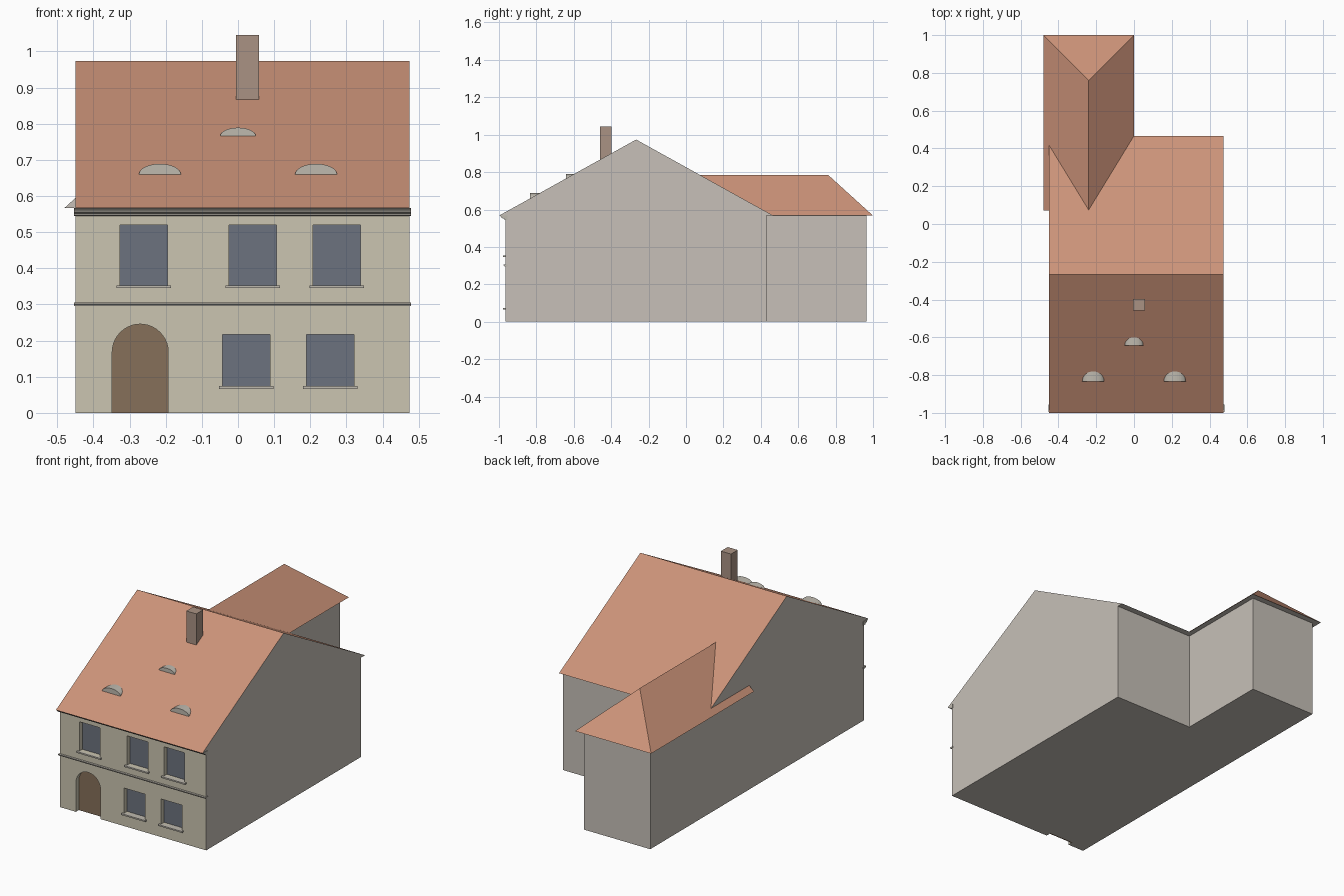
import bpy, bmesh, math

if "Cube" in bpy.data.objects:
    bpy.data.objects.remove(bpy.data.objects["Cube"])

def material(name, rgb):
    m = bpy.data.materials.new(name)
    m.diffuse_color = (*rgb, 1)
    m.use_nodes = True
    m.node_tree.nodes["Principled BSDF"].inputs["Base Color"].default_value = m.diffuse_color
    return m

WALL = material("grey_plaster", (0.57, 0.53, 0.48))
FACADE = material("cream_plaster", (0.60, 0.56, 0.44))
TILE = material("clay_tile", (0.60, 0.29, 0.19))
GLASS = material("window_glass", (0.15, 0.17, 0.21))
WOOD = material("door_wood", (0.24, 0.16, 0.10))
STONE = material("stone_trim", (0.52, 0.49, 0.43))
BRICK = material("chimney_brick", (0.40, 0.29, 0.23))

def mesh_object(name, verts, faces, *mats):
    bm = bmesh.new()
    vs = [bm.verts.new(v) for v in verts]
    for f in faces:
        bm.faces.new([vs[i] for i in f])
    bmesh.ops.recalc_face_normals(bm, faces=bm.faces)
    me = bpy.data.meshes.new(name)
    bm.to_mesh(me)
    bm.free()
    ob = bpy.data.objects.new(name, me)
    bpy.context.collection.objects.link(ob)
    for m in mats:
        me.materials.append(m)
    return ob

def prism(name, pts, axis, a, b, *mats):
    """Extrude a 2D profile along an axis from a to b."""
    place = {'x': lambda p, t: (t, p[0], p[1]),
             'y': lambda p, t: (p[0], t, p[1]),
             'z': lambda p, t: (p[0], p[1], t)}[axis]
    n = len(pts)
    verts = [place(p, t) for t in (a, b) for p in pts]
    faces = [list(range(n)), list(range(n, 2 * n))]
    faces += [(i, (i + 1) % n, n + (i + 1) % n, n + i) for i in range(n)]
    return mesh_object(name, verts, faces, *mats)

def rect(x0, x1, z0, z1):
    return [(x0, z0), (x1, z0), (x1, z1), (x0, z1)]

def tile_slopes(ob):
    # Sloping faces get tiles, gables and soffits stay plaster
    for p in ob.data.polygons:
        p.material_index = 1 if 0.1 < p.normal.z < 0.99 else 0

X0, X1, FRONT, BACK, EAVE = -0.45, 0.475, -0.965, 0.43, 0.567
RECESS = FRONT + 0.03

# L-shaped walls
walls = prism("walls", [(X0, FRONT), (X1, FRONT), (X1, BACK), (-0.03, BACK),
                        (-0.03, 0.965), (X0, 0.965)], 'z', 0, EAVE, WALL, FACADE)

# Openings in the facade
windows = [rect(x, x + 0.131, 0.353, 0.52) for x in (-0.326, -0.025, 0.208)]
windows += [rect(x, x + 0.131, 0.074, 0.217) for x in (-0.043, 0.190)]

def door_shape(z0):
    arch = [(-0.2705 + 0.0775 * math.cos(math.pi * i / 20),
             0.168 + 0.0775 * math.sin(math.pi * i / 20)) for i in range(21)]
    return [(-0.348, z0), (-0.193, z0)] + arch

bpy.context.view_layer.objects.active = walls
for shape in windows + [door_shape(-0.05)]:
    cutter = prism("cutter", shape, 'y', FRONT - 0.1, RECESS)
    cutter.hide_render = True
    mod = walls.modifiers.new("opening", 'BOOLEAN')
    mod.operation = 'DIFFERENCE'
    mod.solver = 'EXACT'
    mod.object = cutter
    bpy.ops.object.modifier_apply(modifier=mod.name)
    bpy.data.objects.remove(cutter)
for p in walls.data.polygons:
    c = p.center
    front = c.y < RECESS + 0.005 and X0 + 0.01 < c.x < X1 - 0.01 and c.z > 0.001
    p.material_index = 1 if front else 0

# Glass, sills and door
for i, w in enumerate(windows):
    prism(f"window_glass_{i}", w, 'y', RECESS - 0.004, RECESS + 0.004, GLASS)
    (x0, z0), (x1, _) = w[0], w[1]
    prism(f"window_sill_{i}", rect(x0 - 0.01, x1 + 0.01, z0 - 0.008, z0),
          'y', FRONT - 0.013, RECESS, STONE)
prism("front_door", door_shape(0), 'y', RECESS - 0.004, RECESS + 0.004, WOOD)

# Cornice and belt course, moulded profiles run across the facade
prism("cornice", [(-0.955, 0.544), (-0.972, 0.546), (-0.975, 0.552), (-0.984, 0.554),
                  (-0.988, 0.560), (-0.996, 0.567), (-0.955, 0.567)],
      'x', X0 - 0.003, X1 + 0.003, STONE)
prism("belt_course", [(-0.955, 0.296), (-0.971, 0.296), (-0.971, 0.300),
                      (-0.977, 0.301), (-0.977, 0.306), (-0.955, 0.306)],
      'x', X0 - 0.003, X1 + 0.003, STONE)

# Main gable roof
tile_slopes(prism("main_roof", [(-1, EAVE), (0.467, EAVE), (-0.2665, 0.974)],
                  'x', X0, X1, WALL, TILE))

# Rear wing roof, hipped at the back
wing = mesh_object("wing_roof",
    [(-0.48, 0.072, EAVE), (0, 0.072, EAVE), (-0.24, 0.072, 0.785),
     (-0.48, 1, EAVE), (0, 1, EAVE), (-0.24, 0.76, 0.785)],
    [(0, 1, 2), (0, 3, 5, 2), (1, 4, 5, 2), (3, 4, 5), (0, 1, 4, 3)], WALL, TILE)
tile_slopes(wing)

# Eyebrow dormers
for i, (x, y, z, w, h) in enumerate([(-0.216, -0.834, 0.66, 0.058, 0.029),
                                     (0.216, -0.834, 0.66, 0.058, 0.029),
                                     (0, -0.642, 0.766, 0.049, 0.023)]):
    arc = [(x + w * math.cos(math.pi * k / 16), z + h * math.sin(math.pi * k / 16))
           for k in range(17)]
    prism(f"eyebrow_dormer_{i}", arc, 'y', y, y + 0.07, STONE)

# Chimney
prism("chimney", rect(-0.005, 0.058, 0.85, 1.045), 'y', -0.459, -0.398, BRICK)
